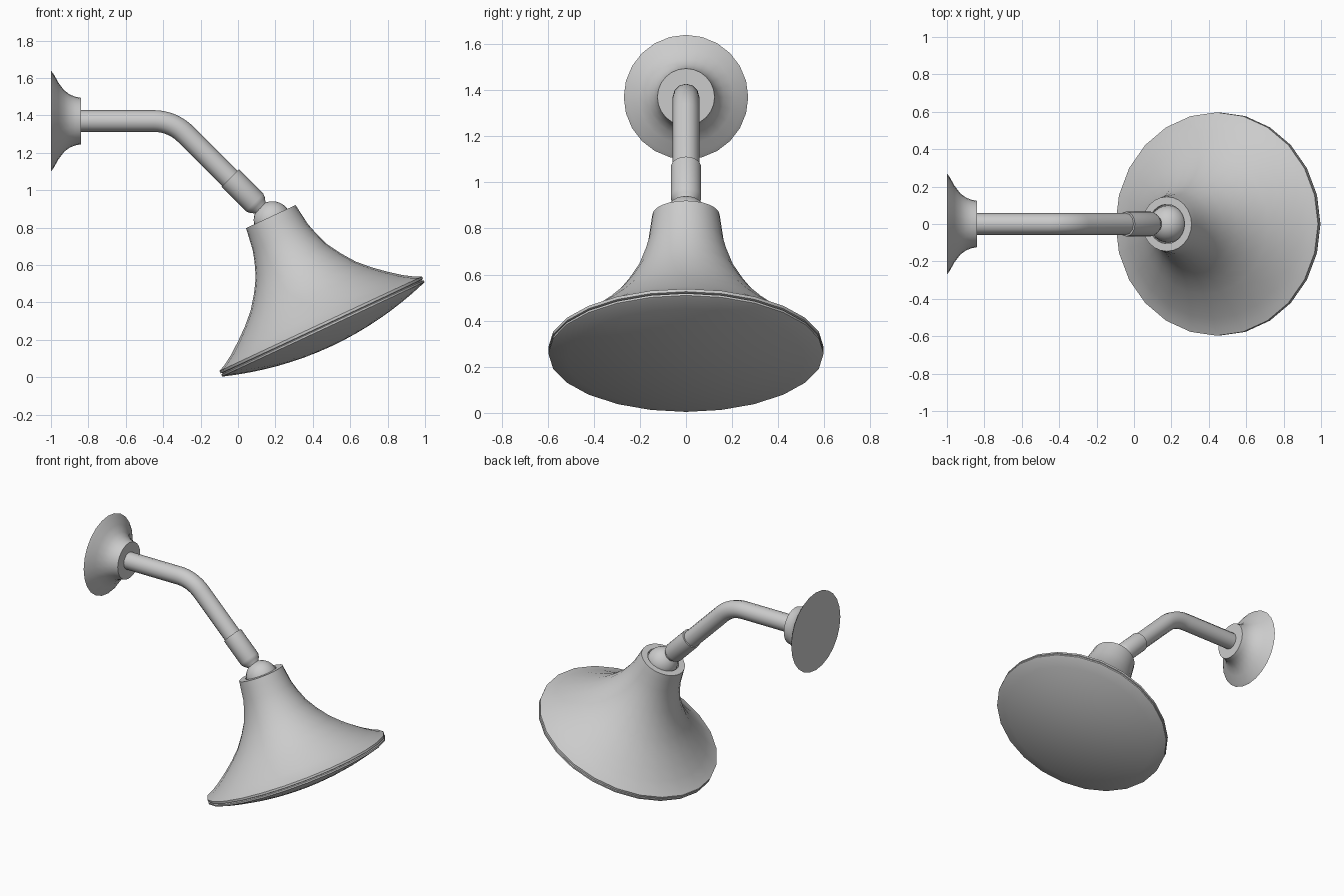
import bpy, bmesh, math
from mathutils import Vector, Matrix

cube = bpy.data.objects.get("Cube")
if cube:
    bpy.data.objects.remove(cube)

metal = bpy.data.materials.new("grey metal")
metal.use_nodes = True
GREY = (0.6, 0.6, 0.6, 1)
metal.diffuse_color = GREY
metal.node_tree.nodes["Principled BSDF"].inputs["Base Color"].default_value = GREY


def finish(obj, angle=35):
    obj.data.materials.append(metal)
    bpy.ops.object.select_all(action="DESELECT")
    obj.select_set(True)
    bpy.context.view_layer.objects.active = obj
    bpy.ops.object.shade_smooth_by_angle(angle=math.radians(angle))
    return obj


def lathe(name, profile, origin, axis, sides=24):
    """Spin (radius, height) points around an axis lying in the xz plane."""
    bm = bmesh.new()
    verts = [bm.verts.new((r, 0, h)) for r, h in profile]
    edges = [bm.edges.new(pair) for pair in zip(verts, verts[1:])]
    bmesh.ops.spin(bm, geom=verts + edges, cent=(0, 0, 0), axis=(0, 0, 1),
                   angle=math.tau, steps=sides, use_duplicate=False)
    bmesh.ops.remove_doubles(bm, verts=bm.verts, dist=0.0005)
    bmesh.ops.recalc_face_normals(bm, faces=bm.faces)
    tilt = math.atan2(axis[0], axis[2])
    bm.transform(Matrix.Translation(origin) @ Matrix.Rotation(tilt, 4, "Y"))
    mesh = bpy.data.meshes.new(name)
    bm.to_mesh(mesh)
    bm.free()
    obj = bpy.data.objects.new(name, mesh)
    bpy.context.collection.objects.link(obj)
    return finish(obj)


# Wall flange
lathe("wall_flange",
      [(0, 0), (.27, 0), (.25, .015), (.205, .04), (.165, .07), (.142, .1),
       (.13, .13), (.124, .16), (0, .16)], (-1, 0, 1.37), (1, 0, 0))

# Bent arm: straight run, arc, then a run sloping down at 45 degrees
BEND, START = 0.24, -0.45
path = [(-0.86, 1.37)]
for i in range(9):
    a = math.radians(45) * i / 8
    path.append((START + BEND * math.sin(a), 1.37 - BEND * (1 - math.cos(a))))
path.append((-0.02, 1.04))
curve = bpy.data.curves.new("arm", "CURVE")
curve.dimensions = "3D"
curve.bevel_depth = 0.058
curve.bevel_resolution = 4
curve.use_fill_caps = True
line = curve.splines.new("POLY")
line.points.add(len(path) - 1)
for point, (x, z) in zip(line.points, path):
    point.co = (x, 0, z, 1)
arm = bpy.data.objects.new("arm", curve)
bpy.context.collection.objects.link(arm)
bpy.ops.object.select_all(action="DESELECT")
arm.select_set(True)
bpy.context.view_layer.objects.active = arm
bpy.ops.object.convert(target="MESH")
finish(bpy.context.object)

# Collar and narrow neck running down into the ball
lathe("collar_and_neck",
      [(0, 0), (.066, 0), (.066, .185), (.058, .205), (.042, .225),
       (.04, .25), (.05, .27), (.05, .3), (0, .3)],
      (-0.042, 0, 1.065), (1, 0, -1))

# Tilted head: ball joint, flared bell and domed spray face
tilt = math.radians(25)
axis = Vector((-math.sin(tilt), 0, math.cos(tilt)))
base = Vector((0.45, 0, 0.27))

bpy.ops.mesh.primitive_uv_sphere_add(segments=24, ring_count=16, radius=0.1,
                                     location=base + axis * 0.63)
ball = bpy.context.object
ball.name = "ball_joint"
finish(ball)

lathe("bell",
      [(0, .63), (.105, .63), (.105, .65), (.146, .65), (.153, .6), (.163, .53),
       (.18, .47), (.21, .39), (.255, .315), (.31, .24), (.375, .175),
       (.44, .12), (.505, .07), (.56, .035), (.597, .018), (.597, .004),
       (.585, 0), (0, 0)], base, axis)

dome = [(.585, .001), (.597, -.004), (.597, -.014)]
dome += [(.59 * (1 - i / 8), -.018 - .097 * (1 - (1 - i / 8) ** 2)) for i in range(9)]
lathe("spray_face", dome, base, axis)
